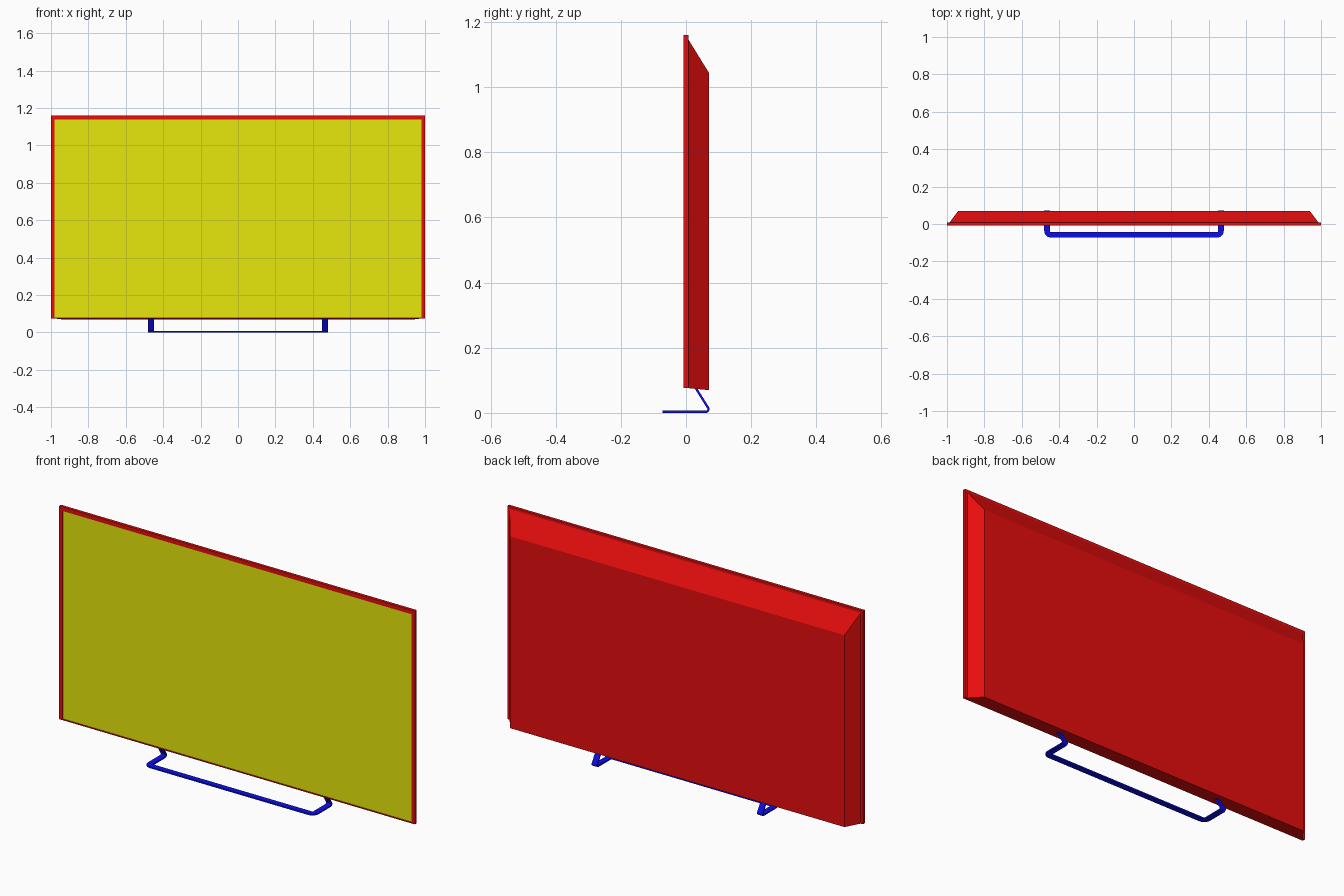
import bpy, bmesh
from math import sin, cos, pi, radians
from mathutils import Vector

cube = bpy.data.objects.get("Cube")
if cube:
    bpy.data.objects.remove(cube, do_unlink=True)


def material(name, rgb):
    m = bpy.data.materials.new(name)
    m.use_nodes = True
    m.diffuse_color = (*rgb, 1)
    m.node_tree.nodes["Principled BSDF"].inputs["Base Color"].default_value = (*rgb, 1)
    return m


RED = material("case red", (0.8, 0.004, 0.004))
YELLOW = material("screen yellow", (0.8, 0.8, 0.004))
BLUE = material("stand blue", (0.004, 0.004, 0.8))


def loft(name, rings, mat):
    """Skin a series of four-point rings and cap both ends."""
    bm = bmesh.new()
    loops = [[bm.verts.new(p) for p in ring] for ring in rings]
    for a, b in zip(loops, loops[1:]):
        for i in range(4):
            j = (i + 1) % 4
            bm.faces.new((a[i], a[j], b[j], b[i]))
    bm.faces.new(loops[0][::-1])
    bm.faces.new(loops[-1])
    bmesh.ops.recalc_face_normals(bm, faces=bm.faces)
    mesh = bpy.data.meshes.new(name)
    bm.to_mesh(mesh)
    bm.free()
    mesh.materials.append(mat)
    obj = bpy.data.objects.new(name, mesh)
    bpy.context.scene.collection.objects.link(obj)
    return obj


def rect(half_width, low, high, y):
    return [(-half_width, y, low), (half_width, y, low),
            (half_width, y, high), (-half_width, y, high)]


# Bezel with a shallow recess for the screen
BACK, FRONT, RECESS = 0.007, -0.008, -0.002
loft("bezel", [rect(1, 0.076, 1.16, BACK), rect(1, 0.076, 1.16, FRONT),
               rect(0.98, 0.081, 1.139, FRONT), rect(0.98, 0.081, 1.139, RECESS)], RED)
loft("screen", [rect(0.98, 0.081, 1.139, RECESS),
                rect(0.98, 0.081, 1.139, RECESS - 0.002)], YELLOW)

# Rear housing, tapered at the top and sides
loft("rear_housing", [rect(0.987, 0.076, 1.147, BACK),
                      rect(0.94, 0.07, 1.045, 0.07)], RED)

# Stand: one flat strip, bent around the front corners and up at the back
WIDTH, THICK = 0.03, 0.007
LEG_X, BAR_Y, CORNER = 0.465, -0.0575, 0.02
BEND, BEND_Y, BASE_Z = 0.008, 0.061, THICK / 2
half = []  # centre, width direction, thickness direction
up = Vector((0, 0, 1))
for i in range(7):
    a = pi / 2 * i / 6
    out = Vector((sin(a), -cos(a), 0))
    centre = Vector((LEG_X - CORNER, BAR_Y + CORNER, BASE_Z)) + out * CORNER
    half.append((centre, out, up))
side = Vector((1, 0, 0))
for i in range(9):
    a = radians(122) * i / 8
    inward = Vector((0, -sin(a), cos(a)))
    centre = Vector((LEG_X, BEND_Y, BASE_Z + BEND)) - inward * BEND
    half.append((centre, side, inward))
rise = Vector((0, cos(a), sin(a)))
half.append((centre + rise * 0.085, side, inward))


def flip(v):
    return Vector((-v.x, v.y, v.z))


path = [tuple(flip(v) for v in s) for s in reversed(half)] + half
rings = [[c + w * (sx * WIDTH / 2) + t * (st * THICK / 2)
          for sx, st in ((-1, -1), (1, -1), (1, 1), (-1, 1))] for c, w, t in path]
stand = loft("stand", rings, BLUE)
bpy.ops.object.select_all(action="DESELECT")
stand.select_set(True)
bpy.context.view_layer.objects.active = stand
bpy.ops.object.shade_smooth_by_angle(angle=radians(30))
